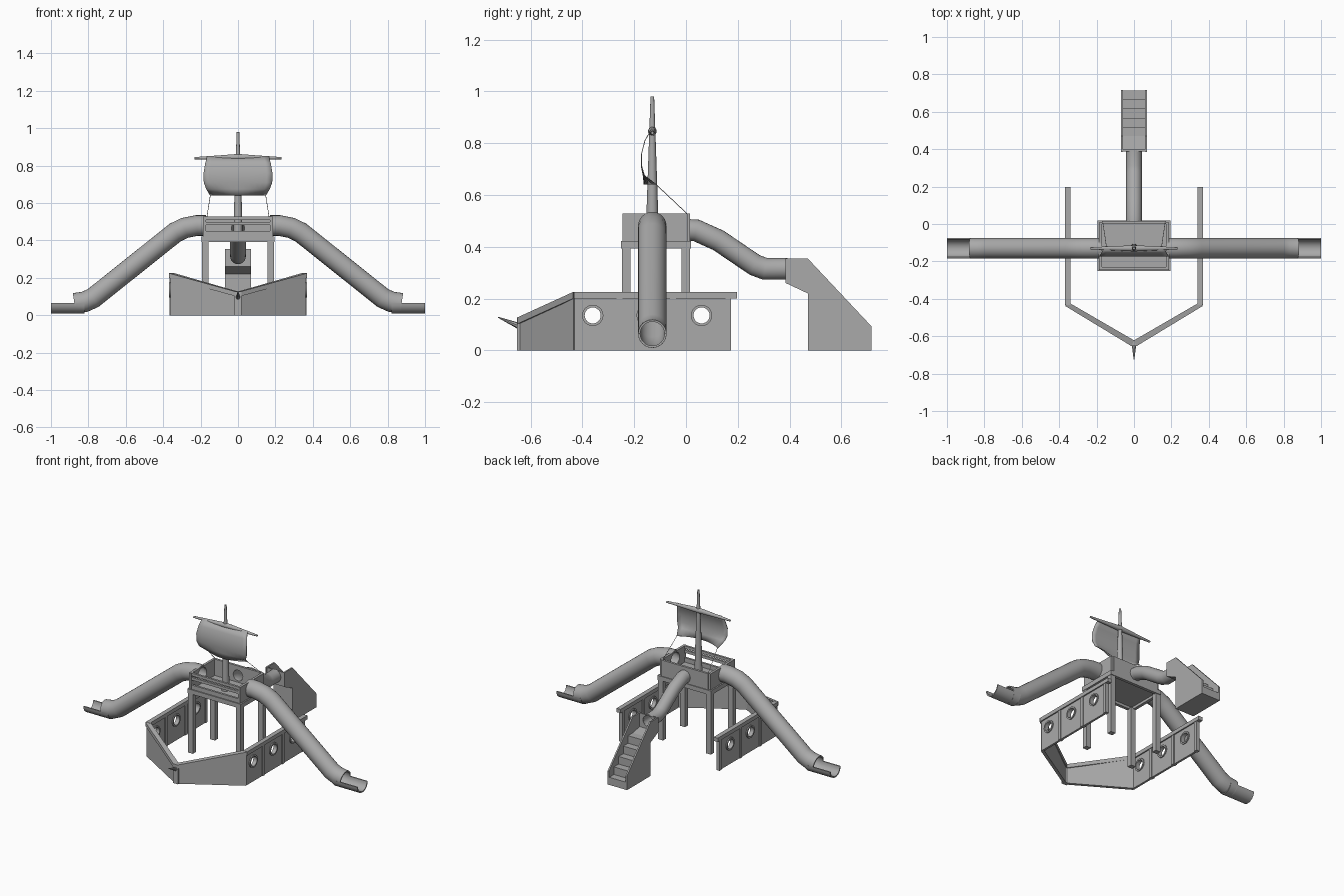
import bpy, bmesh
from math import sin, cos, pi
from mathutils import Vector

old = bpy.data.objects.get("Cube")
if old:
    bpy.data.objects.remove(old, do_unlink=True)

GREY = (0.4, 0.4, 0.4, 1)
mat = bpy.data.materials.new("plain grey")
mat.use_nodes = True
mat.diffuse_color = GREY
mat.node_tree.nodes["Principled BSDF"].inputs["Base Color"].default_value = GREY


def finish(name, bm, smooth=False):
    """Turn a bmesh into a named, coloured object."""
    bmesh.ops.recalc_face_normals(bm, faces=bm.faces)
    mesh = bpy.data.meshes.new(name)
    bm.to_mesh(mesh)
    bm.free()
    mesh.materials.append(mat)
    ob = bpy.data.objects.new(name, mesh)
    bpy.context.collection.objects.link(ob)
    if smooth:
        bpy.ops.object.select_all(action='DESELECT')
        ob.select_set(True)
        bpy.context.view_layer.objects.active = ob
        bpy.ops.object.shade_smooth_by_angle(angle=0.7)
    return ob


def prism(name, bottom, top):
    """Solid between two matching outlines."""
    bm = bmesh.new()
    a = [bm.verts.new(p) for p in bottom]
    b = [bm.verts.new(p) for p in top]
    bm.faces.new(a)
    bm.faces.new(b)
    for i in range(len(a)):
        j = (i + 1) % len(a)
        bm.faces.new((a[i], a[j], b[j], b[i]))
    return finish(name, bm)


def box(name, x0, x1, y0, y1, z0, z1):
    plan = [(x0, y0), (x1, y0), (x1, y1), (x0, y1)]
    return prism(name, [(x, y, z0) for x, y in plan], [(x, y, z1) for x, y in plan])


def side_profile(name, outline, x0, x1):
    return prism(name, [(x0, y, z) for y, z in outline], [(x1, y, z) for y, z in outline])


def pipe(name, path, side, radius, wall, half=False, segs=24):
    """Hollow pipe (or lower half pipe) swept along a planar path with mitred bends."""
    path = [Vector(p) for p in path]
    side = Vector(side)
    count = segs // 2 + 1 if half else segs
    bm = bmesh.new()
    rings = []
    for k, p in enumerate(path):
        before = (p - path[k - 1]).normalized() if k else None
        after = (path[k + 1] - p).normalized() if k < len(path) - 1 else None
        tangent = ((before or after) + (after or before)).normalized()
        up = side.cross(tangent).normalized()
        if up.z < 0:
            up = -up
        up = up / tangent.dot(after or before)
        rings.append([[bm.verts.new(p + r * (cos(a) * side - sin(a) * up))
                       for a in (2 * pi * i / segs for i in range(count))]
                      for r in (radius, radius - wall)])
    for i in range(count - 1 if half else count):
        j = (i + 1) % count
        for p, q in zip(rings, rings[1:]):
            for s in (0, 1):
                bm.faces.new((p[s][i], p[s][j], q[s][j], q[s][i]))
        for end in (rings[0], rings[-1]):
            bm.faces.new((end[0][i], end[0][j], end[1][j], end[1][i]))
    if half:
        for i in (0, -1):
            for p, q in zip(rings, rings[1:]):
                bm.faces.new((p[0][i], q[0][i], q[1][i], p[1][i]))
    return finish(name, bm, True)


def spar(name, stations, segs=12):
    """Solid round bar through (point, radius) stations."""
    pts = [Vector(p) for p, r in stations]
    axis = (pts[-1] - pts[0]).normalized()
    u = axis.orthogonal().normalized()
    v = axis.cross(u)
    bm = bmesh.new()
    rings = [[bm.verts.new(p + r * (cos(2 * pi * i / segs) * u + sin(2 * pi * i / segs) * v))
              for i in range(segs)] for p, (_, r) in zip(pts, stations)]
    for a, b in zip(rings, rings[1:]):
        for i in range(segs):
            j = (i + 1) % segs
            bm.faces.new((a[i], a[j], b[j], b[i]))
    bm.faces.new(rings[0])
    bm.faces.new(rings[-1])
    return finish(name, bm, True)


def drill(ob, start, end, radius):
    """Cut a round hole through an object."""
    cutter = spar("hole_cutter", [(start, radius), (end, radius)], 24)
    cutter.hide_render = True
    mod = ob.modifiers.new("hole", 'BOOLEAN')
    mod.operation = 'DIFFERENCE'
    mod.solver = 'EXACT'
    mod.object = cutter
    bpy.context.view_layer.objects.active = ob
    bpy.ops.object.modifier_apply(modifier=mod.name)
    bpy.data.objects.remove(cutter, do_unlink=True)


MAST_Y = -0.13

# Parts that appear on both sides
for s, tag in ((1, "left"), (-1, "right")):
    # Hull side: panel, portholes, uprights and top rail
    panel = box(f"hull_side_{tag}", s * 0.348, s * 0.362, -0.43, 0.17, 0, 0.205)
    for n, y in enumerate((-0.36, -0.15, 0.06)):
        drill(panel, (s * 0.3, y, 0.135), (s * 0.4, y, 0.135), 0.034)
        pipe(f"porthole_ring_{tag}_{n}", [(s * 0.342, y, 0.135), (s * 0.369, y, 0.135)],
             (0, 1, 0), 0.041, 0.01)
    for n, y in enumerate((-0.257, -0.05, 0.163)):
        box(f"hull_upright_{tag}_{n}", s * 0.343, s * 0.367, y - 0.011, y + 0.011, 0, 0.205)
    box(f"hull_rail_{tag}", s * 0.34, s * 0.37, -0.432, 0.197, 0.2, 0.225)

    # Bow wall and its sloping rail
    plan = [(0.362, -0.435), (0.012, -0.645), (0.0, -0.63), (0.348, -0.42)]
    prism(f"bow_wall_{tag}", [(s * x, y, 0) for x, y in plan],
          [(s * x, y, z) for (x, y), z in zip(plan, (0.205, 0.11, 0.11, 0.205))])
    plan = [(0.37, -0.437), (0.015, -0.652), (0.0, -0.622), (0.34, -0.425)]
    heights = (0.2, 0.102, 0.102, 0.2)
    prism(f"bow_rail_{tag}", [(s * x, y, z) for (x, y), z in zip(plan, heights)],
          [(s * x, y, z + 0.025) for (x, y), z in zip(plan, heights)])

    # Tower posts, frame beam and side wall
    for y, end in ((-0.247, "front"), (-0.017, "back")):
        box(f"tower_post_{end}_{tag}", s * 0.157, s * 0.193, y, y + 0.033, 0, 0.4)
    box(f"platform_beam_{tag}", s * 0.175, s * 0.195, -0.25, 0.02, 0.393, 0.422)
    wall = box(f"tower_wall_{tag}", s * 0.17, s * 0.186, -0.245, 0.008, 0.42, 0.528)
    drill(wall, (s * 0.1, MAST_Y, 0.475), (s * 0.25, MAST_Y, 0.475), 0.046)

    # Tube slide and open run-out
    path = [(0.172, 0.48), (0.22, 0.48), (0.285, 0.467), (0.335, 0.443),
            (0.775, 0.092), (0.82, 0.072), (0.875, 0.064)]
    pipe(f"tube_slide_{tag}", [(s * x, MAST_Y, z) for x, z in path], (0, 1, 0), 0.055, 0.008)
    pipe(f"slide_exit_{tag}", [(s * x, MAST_Y, 0.065) for x in (0.82, 1)],
         (0, 1, 0), 0.055, 0.008, half=True)

    # Stair side panel
    side_profile(f"stair_side_{tag}",
                 [(0.385, 0.355), (0.47, 0.355), (0.717, 0.092), (0.717, 0),
                  (0.47, 0), (0.47, 0.22), (0.385, 0.26)], s * 0.06, s * 0.07)

    # Sail rope
    spar(f"sail_rope_{tag}", [((s * 0.148, -0.117, 0.642), 0.0015),
                              ((s * 0.166, 0.005, 0.527), 0.0015)], 6)

# Bow stem and bowsprit
box("bow_stem", -0.018, 0.018, -0.652, -0.625, 0, 0.127)
spar("bowsprit", [((0, -0.63, 0.088), 0.014), ((0, -0.725, 0.128), 0.002)], 8)

# Tower platform
box("platform_floor", -0.18, 0.18, -0.24, 0.01, 0.41, 0.42)
box("platform_beam_front", -0.175, 0.175, -0.25, -0.23, 0.393, 0.422)
box("platform_beam_back", -0.175, 0.175, 0, 0.02, 0.393, 0.422)
for n, (z0, z1) in enumerate(((0.422, 0.45), (0.482, 0.5), (0.51, 0.528))):
    box(f"front_rail_{n}", -0.17, 0.17, -0.243, -0.229, z0, z1)
back = box("tower_wall_back", -0.17, 0.17, 0, 0.015, 0.42, 0.528)
drill(back, (0, -0.1, 0.465), (0, 0.1, 0.465), 0.035)

# Crawl tube from the tower to the stairs
pipe("crawl_tube", [(0, y, z) for y, z in (
    (0.004, 0.465), (0.04, 0.463), (0.125, 0.425), (0.265, 0.33), (0.305, 0.315), (0.392, 0.315))],
     (1, 0, 0), 0.042, 0.007)

# Stairs: landing plate and stepped core
plate = box("stair_entry_plate", -0.062, 0.062, 0.387, 0.397, 0.262, 0.353)
drill(plate, (0, 0.3, 0.315), (0, 0.5, 0.315), 0.036)
steps = 5
tread, riser = 0.245 / steps, 0.25 / steps
outline = [(0.47, 0), (0.715, 0)]
for n in range(steps):
    outline += [(0.715 - n * tread, (n + 1) * riser), (0.715 - (n + 1) * tread, (n + 1) * riser)]
outline += [(0.388, 0.265), (0.388, 0.26), (0.47, 0.22)]
side_profile("stair_steps", outline, -0.062, 0.062)

# Mast and yard
spar("mast", [((0, MAST_Y, 0.41), 0.024), ((0, MAST_Y, 0.55), 0.022),
              ((0, MAST_Y, 0.84), 0.012), ((0, MAST_Y, 0.98), 0.007)], 16)
spar("yard", [((x, MAST_Y, 0.846 - 0.006 * abs(x) / 0.23), r) for x, r in (
    (-0.232, 0.006), (-0.12, 0.011), (0, 0.017), (0.12, 0.011), (0.232, 0.006))])

# Billowing sail: height, half width, depth at middle, depth at edge
rows = [(0.85, 0.165, -0.138, -0.138), (0.81, 0.176, -0.16, -0.16), (0.76, 0.184, -0.173, -0.173),
        (0.71, 0.183, -0.174, -0.172), (0.675, 0.17, -0.167, -0.162), (0.64, 0.15, -0.163, -0.117)]
bm = bmesh.new()
grid = [[bm.verts.new((w * t / 6, mid + (edge - mid) * (t / 6) ** 2, z)) for t in range(-6, 7)]
        for z, w, mid, edge in rows]
for a, b in zip(grid, grid[1:]):
    for i in range(12):
        bm.faces.new((a[i], a[i + 1], b[i + 1], b[i]))
sail = finish("sail", bm, True)
sail.modifiers.new("cloth", 'SOLIDIFY').thickness = 0.003
